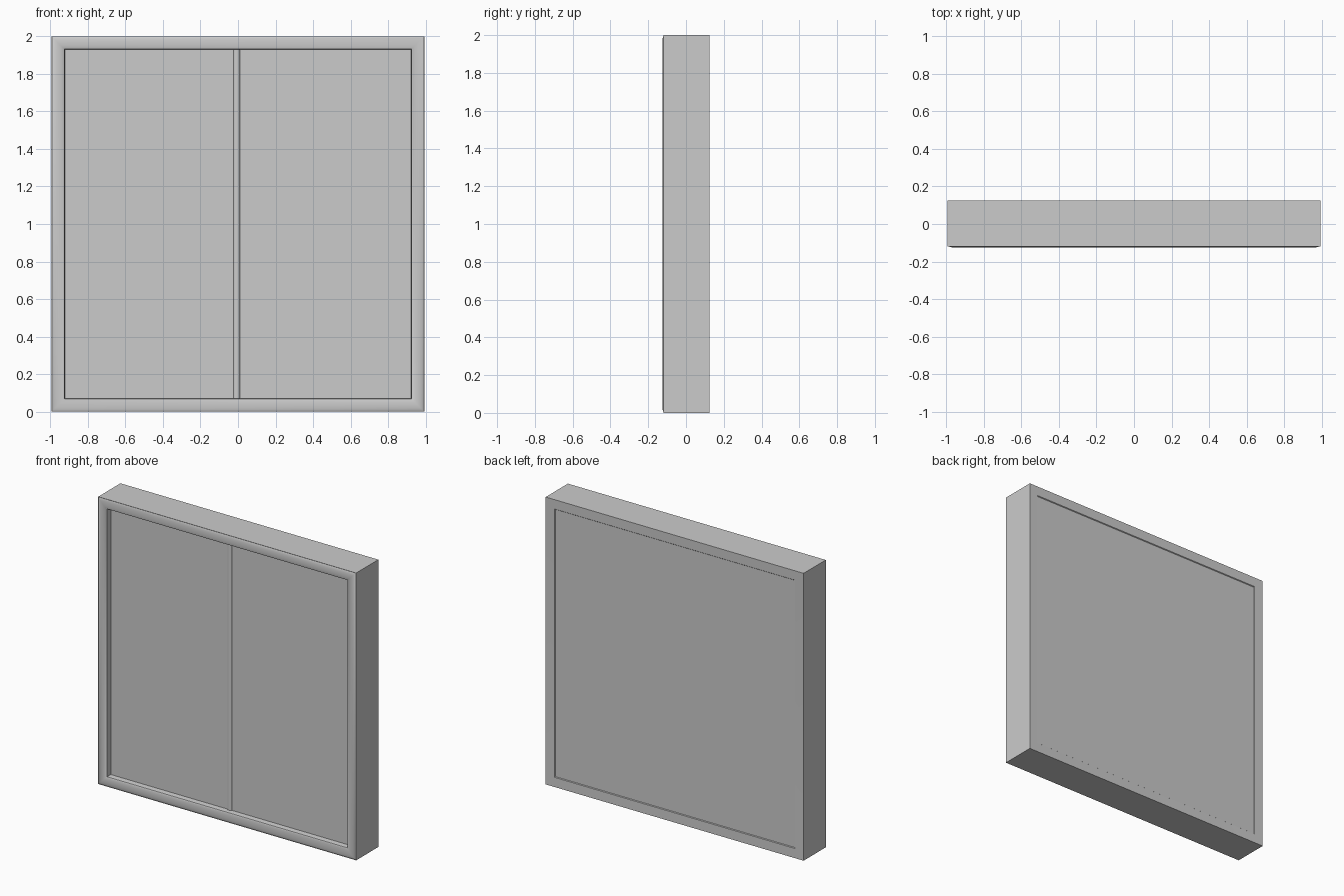
import bpy
import bmesh
from math import radians, sin, cos, pi

HALF_W, HEIGHT, HALF_D = 0.993, 2.0, 0.125
RAIL = 0.07            # visible width of the frame
PANEL_FRONT, PANEL_BACK = -0.08, 0.118

if "Cube" in bpy.data.objects:
    bpy.data.objects.remove(bpy.data.objects["Cube"], do_unlink=True)

grey = bpy.data.materials.new("light grey")
grey.use_nodes = True
colour = (0.6, 0.6, 0.6, 1)
grey.diffuse_color = colour
grey.node_tree.nodes["Principled BSDF"].inputs["Base Color"].default_value = colour


def finish(name, bm, smooth_angle=None):
    """Turn a bmesh into a named, shaded object."""
    bmesh.ops.recalc_face_normals(bm, faces=bm.faces[:])
    mesh = bpy.data.meshes.new(name)
    bm.to_mesh(mesh)
    bm.free()
    mesh.materials.append(grey)
    obj = bpy.data.objects.new(name, mesh)
    bpy.context.collection.objects.link(obj)
    if smooth_angle:
        bpy.ops.object.select_all(action="DESELECT")
        obj.select_set(True)
        bpy.context.view_layer.objects.active = obj
        bpy.ops.object.shade_smooth_by_angle(angle=radians(smooth_angle))
    return obj


def bridge_loops(bm, loops, closed):
    """Join neighbouring loops of vertices with quads."""
    count = len(loops) if closed else len(loops) - 1
    for i in range(count):
        a, b = loops[i], loops[(i + 1) % len(loops)]
        for j in range(len(a)):
            k = (j + 1) % len(a)
            bm.faces.new((a[j], a[k], b[k], b[j]))


# Mitred frame: a moulded profile (inset from the edge, depth) run round the square
profile = [(0, -0.119)]
for i in range(1, 9):
    t = pi * i / 9
    profile.append((RAIL * (1 - cos(t)) / 2, -0.113 - 0.012 * sin(t)))
profile += [(RAIL, -0.107), (RAIL, PANEL_BACK - 0.01), (RAIL, PANEL_BACK),
            (RAIL - 0.004, HALF_D - 0.002), (0, HALF_D)]
bm = bmesh.new()
rings = []
for inset, y in profile:
    x = HALF_W - inset
    corners = [(-x, inset), (x, inset), (x, HEIGHT - inset), (-x, HEIGHT - inset)]
    rings.append([bm.verts.new((cx, y, cz)) for cx, cz in corners])
bridge_loops(bm, rings, closed=True)
finish("frame", bm, 35)

# Flat panel held inside the frame
bm = bmesh.new()
bmesh.ops.create_cube(bm, size=1)
for v in bm.verts:
    v.co.x *= 2 * (HALF_W - RAIL + 0.002)
    v.co.y = PANEL_FRONT if v.co.y < 0 else PANEL_BACK
    v.co.z = HEIGHT / 2 + v.co.z * (HEIGHT - 2 * RAIL + 0.004)
finish("panel", bm)

# Slim rounded rib down the middle of the panel
bm = bmesh.new()
loops = []
for z in (RAIL, HEIGHT - RAIL):
    arc = [pi * i / 8 for i in range(9)]
    loops.append([bm.verts.new((-0.007 + 0.017 * cos(t), PANEL_FRONT - 0.01 * sin(t), z))
                  for t in arc])
bridge_loops(bm, loops, closed=False)
for loop in loops:
    bm.faces.new(loop)
finish("centre_rib", bm, 50)
